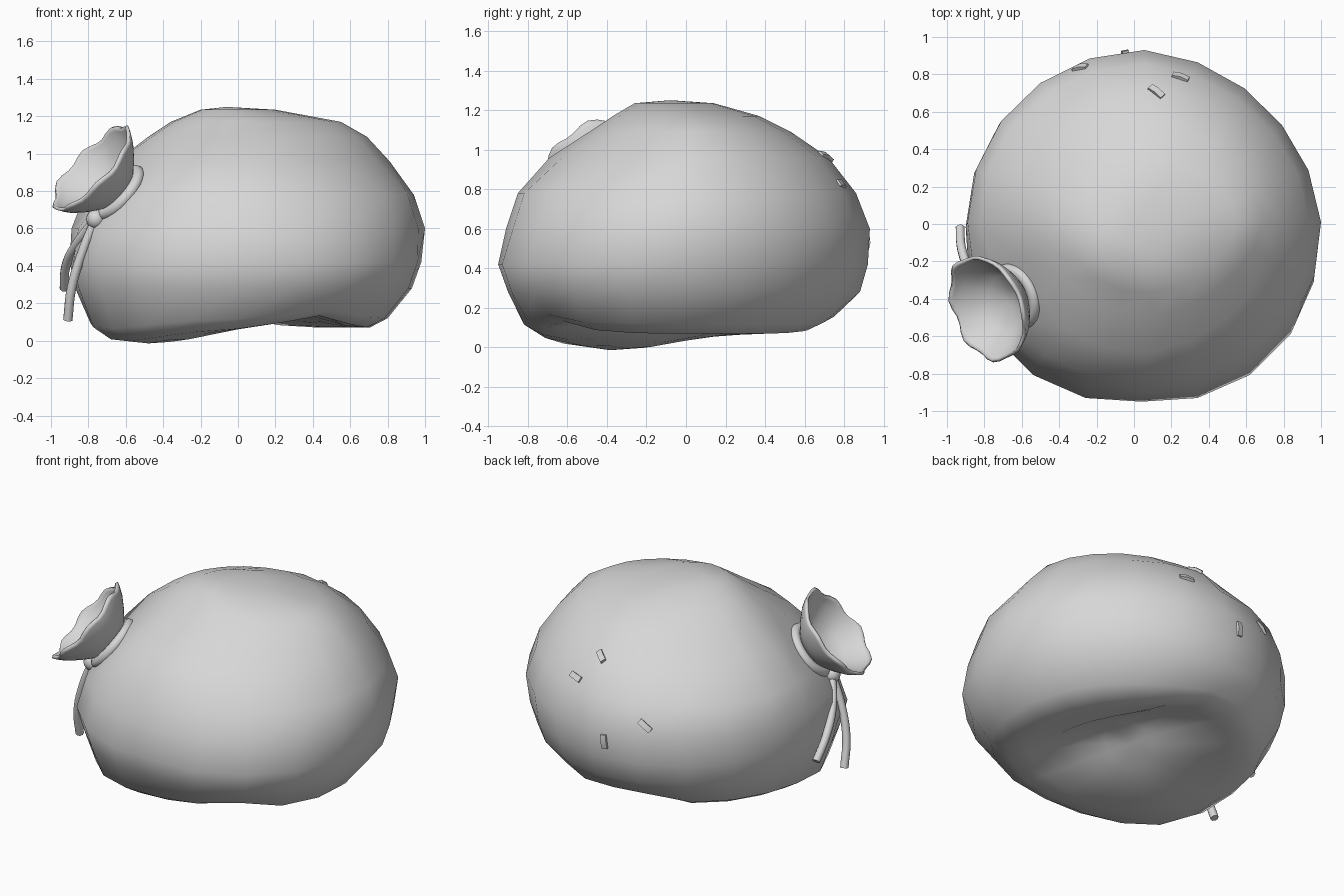
import bpy, bmesh, math
from mathutils import Vector

cube = bpy.data.objects.get("Cube")
if cube:
    bpy.data.objects.remove(cube, do_unlink=True)

GREY = (0.68, 0.68, 0.68, 1)
cloth = bpy.data.materials.new("plain grey")
cloth.use_nodes = True
cloth.diffuse_color = GREY
cloth.node_tree.nodes["Principled BSDF"].inputs["Base Color"].default_value = GREY

AXIS = Vector((-0.7, -0.3, 0.62)).normalized()    # direction the mouth opens
NECK = Vector((-0.63, -0.385, 0.785))             # centre of the tie
TURN = Vector((0, 0, 1)).rotation_difference(AXIS)


def finish(obj, angle=60):
    obj.data.materials.clear()
    obj.data.materials.append(cloth)
    bpy.ops.object.select_all(action="DESELECT")
    obj.select_set(True)
    bpy.context.view_layer.objects.active = obj
    bpy.ops.object.shade_smooth_by_angle(angle=math.radians(angle))
    return obj


def loft(name, rings, start=None, end=None, angle=60):
    """Skin closed rings of points, with optional pole points at the ends."""
    bm = bmesh.new()
    loops = [[bm.verts.new(p) for p in ring] for ring in rings]
    n = len(loops[0])
    for a, b in zip(loops, loops[1:]):
        for i in range(n):
            j = (i + 1) % n
            bm.faces.new((a[i], a[j], b[j], b[i]))
    for pole, loop in ((start, loops[0]), (end, loops[-1])):
        if pole is not None:
            tip = bm.verts.new(pole)
            for i in range(n):
                bm.faces.new((loop[i], loop[(i + 1) % n], tip))
    bmesh.ops.recalc_face_normals(bm, faces=bm.faces)
    mesh = bpy.data.meshes.new(name)
    bm.to_mesh(mesh)
    bm.free()
    obj = bpy.data.objects.new(name, mesh)
    bpy.context.collection.objects.link(obj)
    return finish(obj, angle)


# Sack body: sagging rings, given as height, right, left, front, back
levels = [
    (0.12, -0.79, 0.80, -0.82, 0.75), (0.28, -0.87, 0.93, -0.90, 0.88),
    (0.42, -0.90, 0.98, -0.95, 0.92), (0.60, -0.89, 1.00, -0.91, 0.93),
    (0.78, -0.83, 0.94, -0.85, 0.86), (0.96, -0.65, 0.81, -0.69, 0.72),
    (1.09, -0.48, 0.69, -0.49, 0.53), (1.17, -0.36, 0.55, -0.37, 0.37),
    (1.235, -0.20, 0.20, -0.26, 0.14)]
SIDES = 20


def fullness(c, s, z):
    """How far each diagonal swells (above zero) or hollows (below zero)."""
    if c > 0 and s > 0:
        return -0.04
    if z > 0.8:
        return 0.02 if c < 0 and s < 0 else -0.075
    if s < 0:
        return 0.05 if z < 0.5 else 0.02
    return 0


def ring(level, scale=1.0):
    z, x0, x1, y0, y1 = level
    points = []
    for i in range(SIDES):
        a = math.tau * i / SIDES
        c, s = math.cos(a), math.sin(a)
        r = scale / 2 * (1 + fullness(c, s, z) * abs(math.sin(2 * a)))
        points.append(Vector(((x0 + x1) / 2 + r * (x1 - x0) * c,
                              (y0 + y1) / 2 + r * (y1 - y0) * s, z)))
    return points


def sag(p):
    """Drop of the low corner under the mouth, less the rise of the slanted fold."""
    low = 0.085 * math.exp(-((p.x + 0.48) / 0.4) ** 2 - ((p.y + 0.35) / 0.38) ** 2)
    across, along = (p.x + p.y) * 0.707, (p.x - p.y) * 0.707
    fold = 0.15 * math.exp(-((across - 0.15 + 0.4 * along) / 0.22) ** 2
                           - ((along - 0.1) / 0.7) ** 2)
    return low - fold


def underside(p):
    p.z = 0.07 - sag(p)
    return p


def flatten(p):
    """Press the body flat where the neck is gathered."""
    depth = (p - NECK).dot(AXIS) - 0.01
    return p - AXIS * depth if depth > 0 and p.z > 0.5 else p


bottom = [[underside(p) for p in ring(levels[0], s)] for s in (0.18, 0.36, 0.54, 0.72, 0.88)]
wall = [[flatten(p) for p in ring(level)] for level in levels]
for p in wall[0]:
    p.z -= sag(p)
body = loft("sack_body", bottom + wall, underside(Vector((0, -0.03, 0))),
            Vector((-0.06, -0.08, 1.25)), angle=80)


# Gathered neck and flared, ruffled mouth
def circle(t, radius, ruffle=0.0, count=40):
    points = []
    for i in range(count):
        a = math.tau * i / count
        wave = math.cos(8 * a) + 0.6 * math.sin(3 * a + 1)
        r = radius * (1 + 0.5 * ruffle * wave)
        points.append(NECK + TURN @ Vector((r * math.cos(a), r * math.sin(a),
                                            t + 0.2 * ruffle * wave)))
    return points


loft("neck", [circle(-0.14, 0.17), circle(0, 0.14), circle(0.04, 0.13)])
mouth = loft("ruffled_mouth", [
    circle(0.03, 0.05), circle(0.05, 0.14), circle(0.10, 0.195, 0.01),
    circle(0.16, 0.25, 0.02), circle(0.20, 0.275, 0.04), circle(0.22, 0.285, 0.05)],
    start=NECK + AXIS * 0.015)
thick = mouth.modifiers.new("cloth thickness", "SOLIDIFY")
thick.thickness = 0.018
thick.offset = 0

# Tie: cord ring, knot and two hanging ends
bpy.ops.mesh.primitive_torus_add(major_radius=0.15, minor_radius=0.033, major_segments=32,
                                 minor_segments=10, location=NECK + AXIS * 0.01,
                                 rotation=TURN.to_euler())
bpy.context.object.name = "cord_ring"
finish(bpy.context.object)

KNOT = (-0.76, -0.425, 0.65)
bpy.ops.mesh.primitive_uv_sphere_add(segments=16, ring_count=10, radius=0.052, location=KNOT)
bpy.context.object.name = "knot"
finish(bpy.context.object)


def cord(name, path):
    curve = bpy.data.curves.new(name, "CURVE")
    curve.dimensions = "3D"
    curve.bevel_depth = 0.025
    curve.bevel_resolution = 2
    curve.resolution_u = 5
    curve.use_fill_caps = True
    spline = curve.splines.new("BEZIER")
    spline.bezier_points.add(len(path) - 1)
    for point, co in zip(spline.bezier_points, path):
        point.co = co
        point.handle_left_type = point.handle_right_type = "AUTO"
    obj = bpy.data.objects.new(name, curve)
    bpy.context.collection.objects.link(obj)
    bpy.ops.object.select_all(action="DESELECT")
    obj.select_set(True)
    bpy.context.view_layer.objects.active = obj
    bpy.ops.object.convert(target="MESH")
    finish(bpy.context.object)


cord("front_cord_end", [KNOT, (-0.83, -0.42, 0.48), (-0.89, -0.39, 0.28), (-0.91, -0.34, 0.11)])
cord("back_cord_end", [KNOT, (-0.86, -0.29, 0.52), (-0.92, -0.14, 0.4), (-0.93, -0.02, 0.28)])

# Small stitches on the back: position and direction
stitches = [((0.25, 0.79, 0.83), (0.9, -0.3, 0.1)), ((0.12, 0.71, 0.97), (0.8, -0.55, 0.4)),
            ((-0.28, 0.82, 0.66), (0.85, 0.2, 0.65)), ((-0.05, 0.93, 0.53), (0.1, 0, 1))]
for i, (place, along) in enumerate(stitches):
    _, spot, normal, _ = body.closest_point_on_mesh(Vector(place))
    along = Vector(along)
    along = (along - normal * along.dot(normal)).normalized()
    across = normal.cross(along)
    rings = []
    for t, lift in ((-0.045, 0.002), (0, 0.01), (0.045, 0.002)):
        centre = spot + along * t + normal * lift
        rings.append([centre + across * 0.018 * u + normal * 0.009 * v
                      for u, v in ((-1, -1), (1, -1), (1, 1), (-1, 1))])
    loft(f"stitch_{i + 1}", rings, sum(rings[0], Vector()) / 4, sum(rings[-1], Vector()) / 4, 40)
